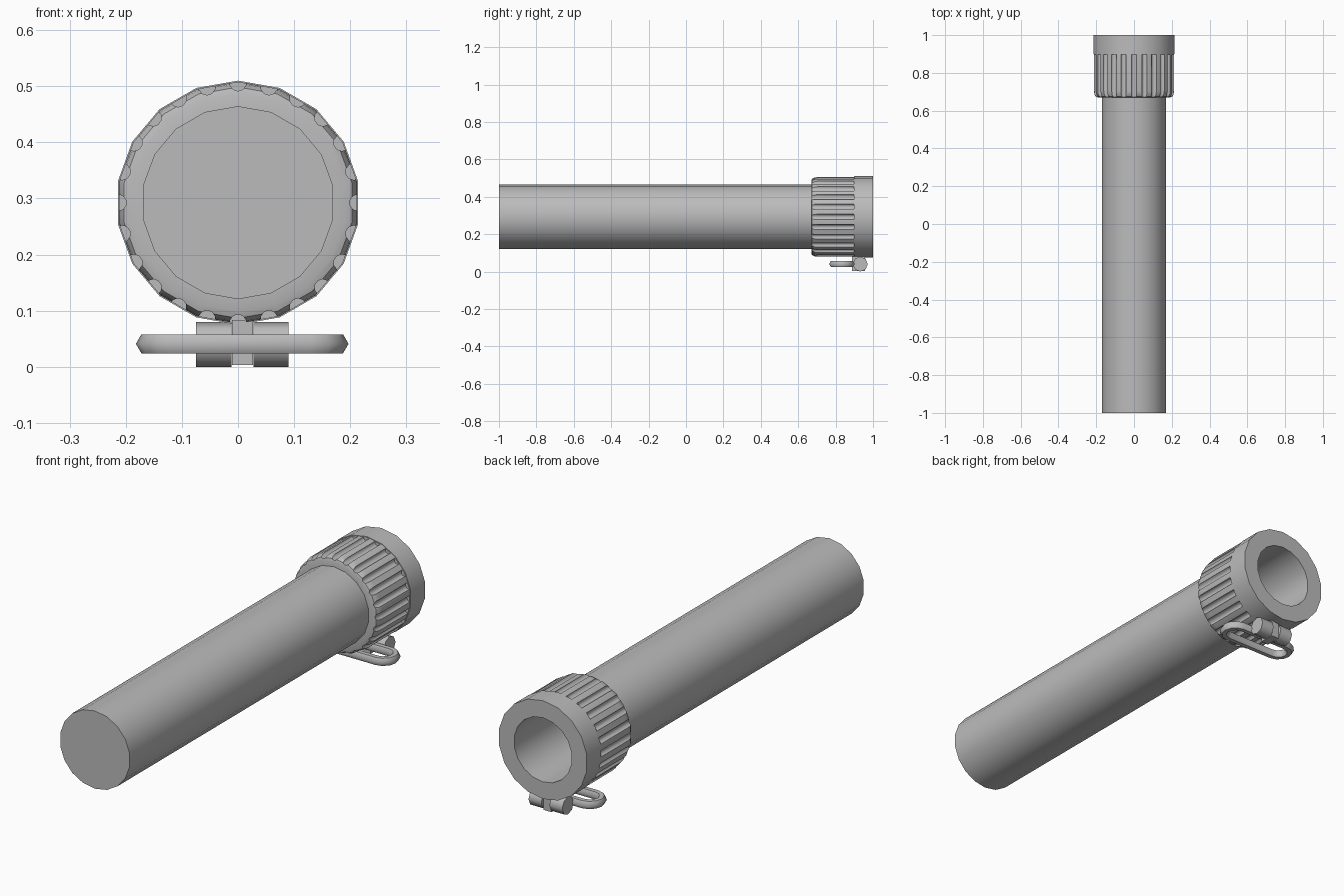
import bpy, bmesh, math
from mathutils import Matrix, Vector

cube = bpy.data.objects.get("Cube")
if cube:
    bpy.data.objects.remove(cube, do_unlink=True)

AXIS_Z = 0.2925   # height of the tube's centre line
SIDES = 18
GROOVES = 24

grey = bpy.data.materials.new("plain_grey")
grey.use_nodes = True
colour = (0.5, 0.5, 0.5, 1)
grey.diffuse_color = colour
grey.node_tree.nodes["Principled BSDF"].inputs["Base Color"].default_value = colour


def make_object(name, bm):
    bmesh.ops.recalc_face_normals(bm, faces=bm.faces)
    mesh = bpy.data.meshes.new(name)
    bm.to_mesh(mesh)
    bm.free()
    mesh.materials.append(grey)
    obj = bpy.data.objects.new(name, mesh)
    bpy.context.collection.objects.link(obj)
    return obj


def activate(obj):
    bpy.ops.object.select_all(action='DESELECT')
    obj.select_set(True)
    bpy.context.view_layer.objects.active = obj


def smooth(obj, degrees=35):
    activate(obj)
    bpy.ops.object.shade_smooth_by_angle(angle=math.radians(degrees))


def lathe(name, profile, closed=False):
    """Turn (radius, y) points around the centre line."""
    bm = bmesh.new()
    rings = []
    for r, y in profile:
        count = SIDES if r > 0 else 1
        rings.append([bm.verts.new((r * math.sin(math.tau * i / SIDES), y,
                                    AXIS_Z + r * math.cos(math.tau * i / SIDES)))
                      for i in range(count)])
    pairs = list(zip(rings, rings[1:]))
    if closed:
        pairs.append((rings[-1], rings[0]))
    for a, b in pairs:
        for i in range(SIDES):
            j = (i + 1) % SIDES
            corners = [a[i % len(a)], a[j % len(a)], b[j % len(b)], b[i % len(b)]]
            bm.faces.new(list(dict.fromkeys(corners)))
    return make_object(name, bm)


def add_rod(bm, centre, radius, length, segments, axis):
    turn = Matrix.Rotation(math.pi / 2, 4, 'X' if axis == 'Y' else 'Y')
    bmesh.ops.create_cone(bm, cap_ends=True, segments=segments, radius1=radius,
                          radius2=radius, depth=length,
                          matrix=Matrix.Translation(centre) @ turn)


# Long tube, bored from the back
tube = lathe("tube", [(0, -1), (0.172, -1), (0.172, 0.9), (0.142, 0.9),
                      (0.142, 0.2), (0, 0.2)])
smooth(tube)

# Plain end band
band = lathe("end_band", [(0.142, 0.9), (0.2175, 0.9), (0.2175, 1), (0.142, 1)], True)
smooth(band)

# Grip with a rounded front edge and cut grooves
grip = lathe("grooved_grip", [(0.16, 0.67), (0.194, 0.67), (0.206, 0.674),
                              (0.213, 0.688), (0.2155, 0.705), (0.2155, 0.9),
                              (0.16, 0.9)], True)
bm = bmesh.new()
for k in range(GROOVES):
    a = math.tau * k / GROOVES
    add_rod(bm, Vector((0.214 * math.sin(a), 0.747, AXIS_Z + 0.214 * math.cos(a))),
            0.015, 0.3, 10, 'Y')
cutter = make_object("groove_cutter", bm)
cutter.hide_render = True
cut = grip.modifiers.new("grooves", 'BOOLEAN')
cut.operation = 'DIFFERENCE'
cut.solver = 'EXACT'
cut.object = cutter
activate(grip)
bpy.ops.object.modifier_apply(modifier=cut.name)
bpy.data.objects.remove(cutter, do_unlink=True)
smooth(grip, 40)

# Hinge: two outer knuckles and a square middle lug
HINGE_Y, HINGE_Z = 0.932, 0.04
for name, x0, x1 in (("right_knuckle", -0.075, -0.012), ("left_knuckle", 0.028, 0.09)):
    bm = bmesh.new()
    add_rod(bm, Vector(((x0 + x1) / 2, HINGE_Y, HINGE_Z)), 0.04, x1 - x0, 8, 'X')
    smooth(make_object(name, bm), 50)
bm = bmesh.new()
bmesh.ops.create_cube(bm, size=1, matrix=Matrix.Translation((0.008, 0.922, 0.043))
                      @ Matrix.Diagonal((0.038, 0.07, 0.08, 1)))
make_object("middle_lug", bm)

# Flat carrying loop with rounded ends
HALF_X, HALF_Y = 0.17, 0.049
curve = bpy.data.curves.new("loop_path", 'CURVE')
curve.dimensions = '3D'
curve.bevel_depth = 0.0195
curve.bevel_resolution = 1
points = []
for side in (1, -1):
    for i in range(7):
        a = math.pi * (i / 6 - 0.5)
        points.append((0.0075 + side * (HALF_X - HALF_Y + HALF_Y * math.cos(a)),
                       0.834 + side * HALF_Y * math.sin(a), 0.041, 1))
spline = curve.splines.new('POLY')
spline.points.add(len(points) - 1)
for p, co in zip(spline.points, points):
    p.co = co
spline.use_cyclic_u = True
curve.materials.append(grey)
loop = bpy.data.objects.new("carrying_loop", curve)
bpy.context.collection.objects.link(loop)
activate(loop)
bpy.ops.object.convert(target='MESH')
smooth(bpy.context.view_layer.objects.active, 60)
